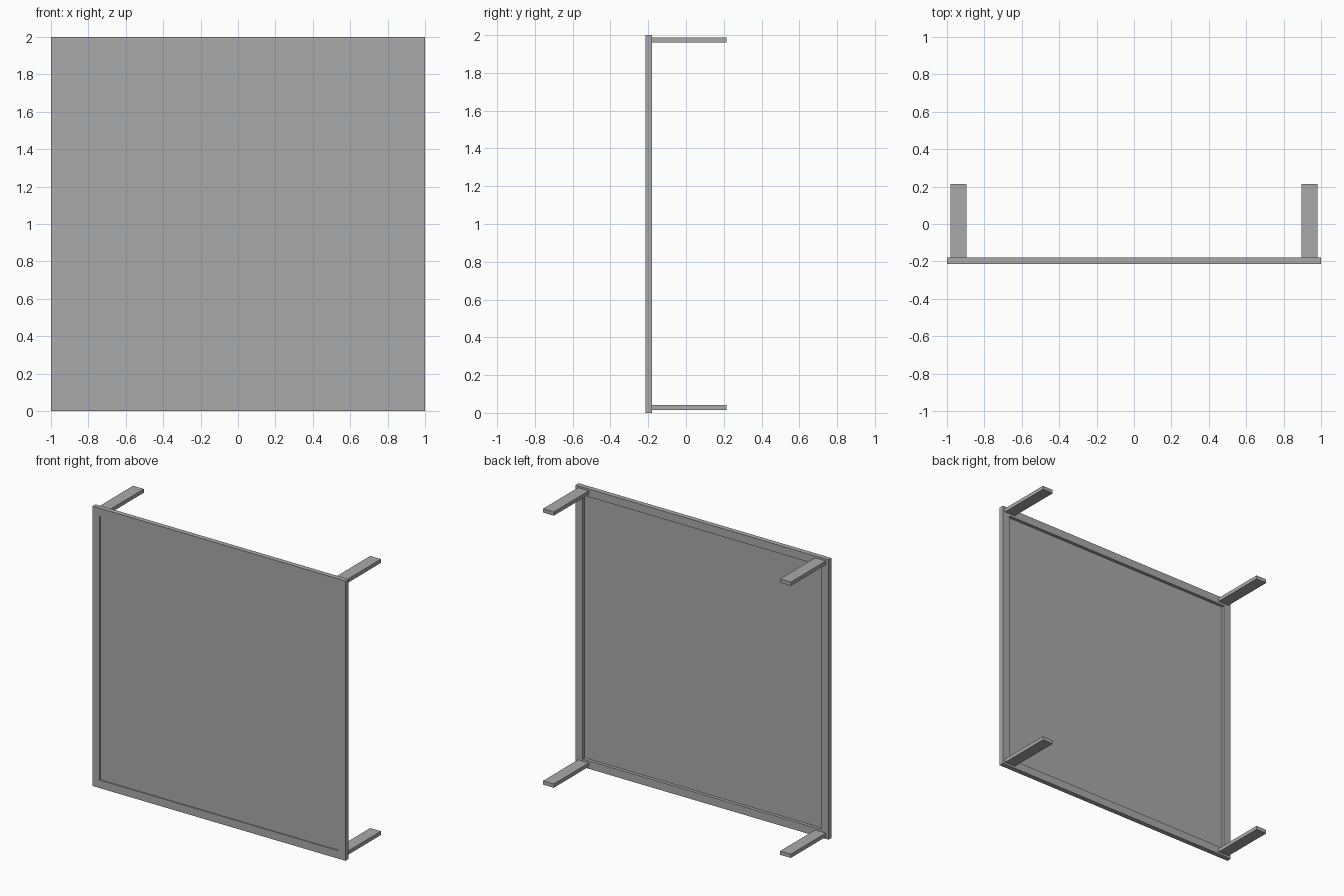
import bpy
import bmesh

cube = bpy.data.objects.get("Cube")
if cube:
    bpy.data.objects.remove(cube, do_unlink=True)

# Single grey finish
grey = bpy.data.materials.new("plain grey")
grey.use_nodes = True
COLOUR = (0.4, 0.4, 0.4, 1)
grey.diffuse_color = COLOUR
grey.node_tree.nodes["Principled BSDF"].inputs["Base Color"].default_value = COLOUR

FRONT, FRAME_BACK, BACK = -0.215, -0.18, 0.215
HALF, INNER = 1.0, 0.943


def add_object(name, bm):
    bmesh.ops.recalc_face_normals(bm, faces=bm.faces)
    mesh = bpy.data.meshes.new(name)
    bm.to_mesh(mesh)
    bm.free()
    mesh.materials.append(grey)
    obj = bpy.data.objects.new(name, mesh)
    bpy.context.collection.objects.link(obj)
    return obj


def box(name, low, high):
    bm = bmesh.new()
    bmesh.ops.create_cube(bm, size=1)
    for v in bm.verts:
        v.co = [(a + b) / 2 + c * (b - a) for a, b, c in zip(low, high, v.co)]
    return add_object(name, bm)


# Square frame: four mitred rails swept around the opening
bm = bmesh.new()
corners = ((-1, -1), (1, -1), (1, 1), (-1, 1))
section = ((HALF, FRONT), (HALF, FRAME_BACK), (INNER, FRAME_BACK), (INNER, FRONT))
rings = [[bm.verts.new((sx * r, y, 1 + sz * r)) for r, y in section]
         for sx, sz in corners]
for i in range(4):
    a, b = rings[i], rings[(i + 1) % 4]
    for j in range(4):
        k = (j + 1) % 4
        bm.faces.new((a[j], a[k], b[k], b[j]))
add_object("frame", bm)

# Thin panel set just behind the front of the frame
box("panel", (-INNER, -0.208, 1 - INNER), (INNER, -0.203, 1 + INNER))

# Four flat arms reaching back from the corners
for side, x in (("right", -0.98), ("left", 0.895)):
    for level, z in (("lower", 0.015), ("upper", 1.96)):
        box(f"{level}_{side}_arm", (x, FRAME_BACK, z), (x + 0.085, BACK, z + 0.027))
